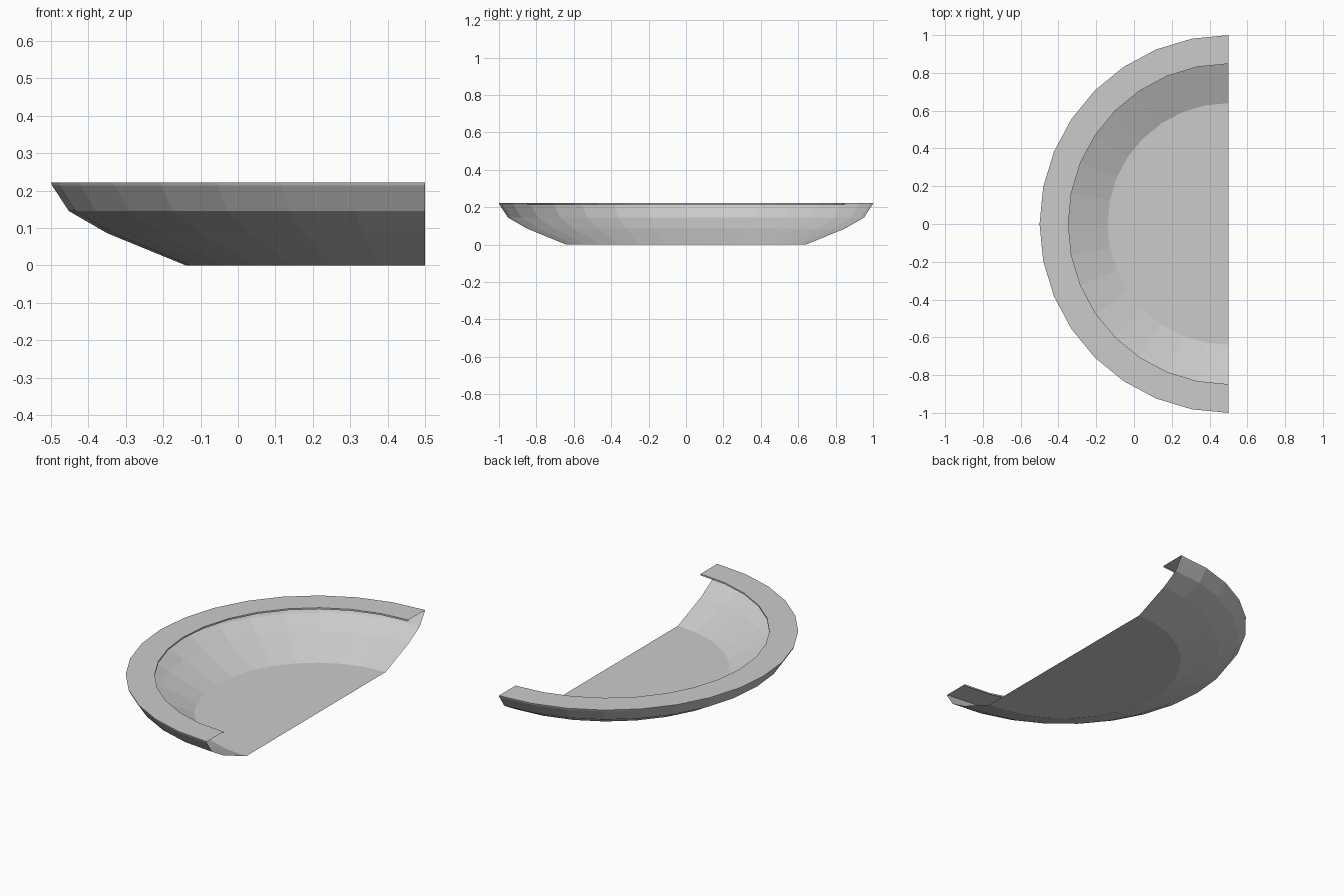
import bpy, bmesh
from math import pi, cos, sin

if "Cube" in bpy.data.objects:
    bpy.data.objects.remove(bpy.data.objects["Cube"])

SEGMENTS = 16      # facets around the half turn
CENTRE_X = 0.5     # the cut plane passes through the bowl's axis


def half_lathe(name, profile):
    """Revolve a (radius, height) profile through the half turn facing -x."""
    bm = bmesh.new()
    rings = []
    for r, z in profile:
        if r == 0:
            rings.append([bm.verts.new((CENTRE_X, 0, z))] * (SEGMENTS + 1))
            continue
        angles = [pi / 2 + pi * i / SEGMENTS for i in range(SEGMENTS + 1)]
        rings.append([bm.verts.new((CENTRE_X + r * cos(a), r * sin(a), z)) for a in angles])
    for low, high in zip(rings, rings[1:]):
        if low[0] is low[1]:
            # flat floor as a single half disc
            bm.faces.new(high[::-1])
            continue
        for i in range(SEGMENTS):
            bm.faces.new((low[i], low[i + 1], high[i + 1], high[i]))
    if rings[0][0] is rings[0][1]:
        bm.verts.remove(rings[0][0])
    mesh = bpy.data.meshes.new(name)
    bm.to_mesh(mesh)
    bm.free()
    obj = bpy.data.objects.new(name, mesh)
    bpy.context.collection.objects.link(obj)
    return obj


# Thin bowl shell: floor and flaring wall
half_lathe("bowl_shell", [(0, 0), (0.64, 0), (0.85, 0.086), (0.952, 0.145), (0.997, 0.213)])

# Flat rim with thin outer and inner edges
half_lathe("rim", [(0.997, 0.213), (1.0, 0.222), (0.848, 0.222), (0.848, 0.213)])
